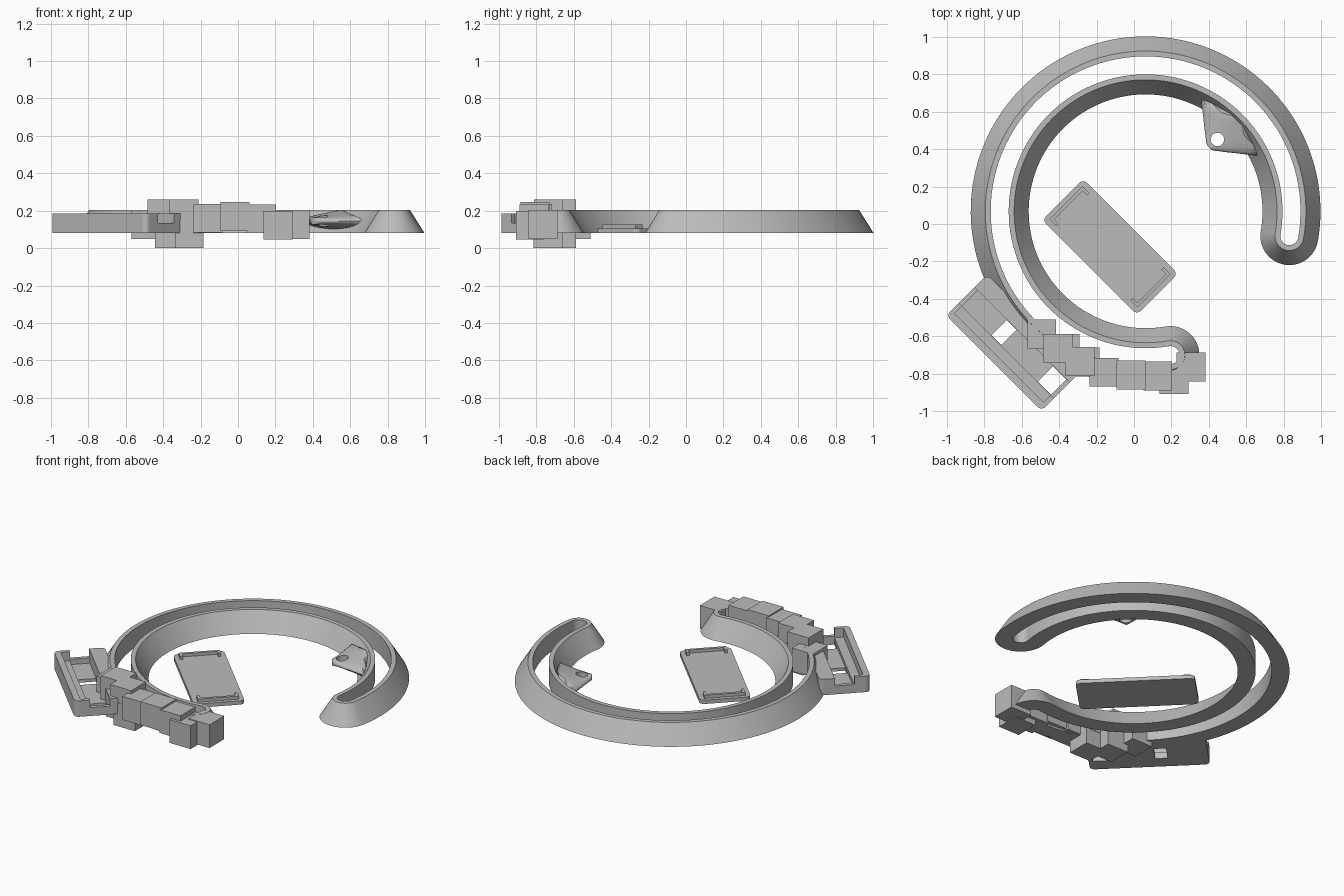
import bpy, bmesh, math
from mathutils import Matrix, Vector

if "Cube" in bpy.data.objects:
    bpy.data.objects.remove(bpy.data.objects["Cube"])

grey = bpy.data.materials.new("plain grey")
grey.diffuse_color = (0.5, 0.5, 0.5, 1)
grey.use_nodes = True
grey.node_tree.nodes["Principled BSDF"].inputs["Base Color"].default_value = grey.diffuse_color
CX, CY = 0.062, 0.068            # ring centre


def finish(bm, name, smooth=False, matrix=None):
    bmesh.ops.recalc_face_normals(bm, faces=bm.faces)
    me = bpy.data.meshes.new(name)
    bm.to_mesh(me)
    bm.free()
    me.materials.append(grey)
    ob = bpy.data.objects.new(name, me)
    bpy.context.collection.objects.link(ob)
    if matrix:
        ob.matrix_world = matrix
    if smooth:
        bpy.ops.object.select_all(action='DESELECT')
        ob.select_set(True)
        bpy.context.view_layer.objects.active = ob
        bpy.ops.object.shade_smooth_by_angle(angle=math.radians(30))
    return ob


def box(name, x0, x1, y0, y1, z0, z1, matrix=None, corner=0):
    bm = bmesh.new()
    bmesh.ops.create_cube(bm, size=1)
    for v in bm.verts:
        v.co = Vector((x0 if v.co.x < 0 else x1, y0 if v.co.y < 0 else y1,
                       z0 if v.co.z < 0 else z1))
    if corner:
        edges = [e for e in bm.edges if abs(e.verts[0].co.z - e.verts[1].co.z) > 1e-4]
        bmesh.ops.bevel(bm, geom=edges, offset=corner, segments=5, profile=0.5,
                        affect='EDGES')
    return finish(bm, name, False, matrix)


def cut(target, cutter):
    mod = target.modifiers.new("cut", 'BOOLEAN')
    mod.operation, mod.solver, mod.object = 'DIFFERENCE', 'EXACT', cutter
    bpy.context.view_layer.update()
    bpy.context.view_layer.objects.active = target
    bpy.ops.object.modifier_apply(modifier=mod.name)
    bpy.data.objects.remove(cutter)


# Open ring: a slotted channel with flared walls and rounded ends
def outline(off, z, r=0.78, a0=-9.8, a1=279.8, n=120, caps=20):
    a0, a1 = math.radians(a0), math.radians(a1)
    pts = []

    def arc(cx, cy, rad, s, e, k):
        for i in range(k):
            a = s + (e - s) * i / k
            pts.append((cx + rad * math.cos(a), cy + rad * math.sin(a), z))
    arc(CX, CY, r + off, a0, a1, n)
    arc(CX + r * math.cos(a1), CY + r * math.sin(a1), off, a1, a1 + math.pi, caps)
    arc(CX, CY, r - off, a1, a0, n)
    arc(CX + r * math.cos(a0), CY + r * math.sin(a0), off, a0 + math.pi, a0 + 2 * math.pi, caps)
    return pts


bm = bmesh.new()
loops = [[bm.verts.new(p) for p in outline(off, z)]
         for off, z in ((0.048, 0.08), (0.155, 0.08), (0.077, 0.205), (0.048, 0.205))]
for k in range(4):
    a, b = loops[k], loops[(k + 1) % 4]
    for i in range(len(a)):
        j = (i + 1) % len(a)
        bm.faces.new((a[i], a[j], b[j], b[i]))
finish(bm, "ring_channel", True)

# Domed hanging tab on the inner wall, pointing at the ring centre
bm = bmesh.new()
rows = [(0.481, 0.008), (0.486, 0.025), (0.493, 0.037), (0.502, 0.047), (0.535, 0.09),
        (0.57, 0.133), (0.605, 0.178), (0.635, 0.215), (0.66, 0.17), (0.69, 0.06)]
N = 24
rings = []
for d, w in rows:
    h = 0.02 + 0.026 * ((d - 0.48) / 0.17) ** 2
    rings.append([bm.verts.new((d, w * math.cos(2 * math.pi * i / N),
                                0.145 + h * math.sin(2 * math.pi * i / N)))
                  for i in range(N)])
for a, b in zip(rings, rings[1:]):
    for i in range(N):
        j = (i + 1) % N
        bm.faces.new((a[i], a[j], b[j], b[i]))
bm.faces.new(rings[0])
bm.faces.new(rings[-1])
turn = Matrix.Translation((CX, CY, 0)) @ Matrix.Rotation(math.radians(45), 4, 'Z')
tab = finish(bm, "hanging_tab", True, turn)
bm = bmesh.new()
bmesh.ops.create_cone(bm, cap_ends=True, segments=32, radius1=0.036, radius2=0.036, depth=0.4)
hole = finish(bm, "tab_hole_cutter", False, turn @ Matrix.Translation((0.543, 0, 0.145)))
cut(tab, hole)

# Chain of blocks along the front of the ring: x, y, z of the lowest corner
blocks = [(-0.57, -0.665, 0.05), (-0.484, -0.742, 0.105), (-0.445, -0.742, 0.0),
          (-0.366, -0.812, 0.105), (-0.338, -0.815, 0.0), (-0.238, -0.87, 0.083),
          (-0.093, -0.885, 0.092), (0.05, -0.89, 0.08), (0.137, -0.91, 0.045),
          (0.227, -0.842, 0.05)]
for i, (x, y, z) in enumerate(blocks):
    box(f"block_{i + 1}", x, x + 0.154, y, y + 0.154, z, z + 0.154)

# Tray: rounded block with a central channel, end notches and two floor holes
diag = Matrix.Rotation(math.radians(-45), 4, 'Z')
place = Matrix.Translation((-0.64, -0.635, 0)) @ diag
tray = box("tray", -0.36, 0.36, -0.155, 0.155, 0.08, 0.185, place, 0.03)
cutters = [(-0.335, 0.335, -0.115, 0.06, 0.125, 0.3),    # inner recess
           (-0.335, 0.335, -0.06, 0.06, 0.1, 0.3),       # lower channel
           (-0.5, 0.5, -0.06, 0.06, 0.135, 0.3),         # end notches
           (-0.115, -0.04, -0.058, 0.058, 0, 0.3),       # middle hole
           (0.235, 0.335, -0.058, 0.058, 0, 0.3)]        # end hole
for c in cutters:
    cut(tray, box("tray_cutter", *c, place))

# Lid: flat rounded plate with a bracket-shaped clip at each end
place = Matrix.Translation((-0.128, -0.122, 0)) @ diag
box("lid", -0.358, 0.358, -0.155, 0.155, 0.08, 0.105, place, 0.03)
for s, side in ((-1, "left"), (1, "right")):
    def clip(part, u0, u1, v0, v1):
        box(f"lid_clip_{side}_{part}", min(s * u0, s * u1), max(s * u0, s * u1),
            v0, v1, 0.1, 0.125, place)
    clip("bar", 0.315, 0.333, -0.125, 0.125)
    clip("front_return", 0.28, 0.32, -0.125, -0.107)
    clip("back_return", 0.28, 0.32, 0.107, 0.125)
